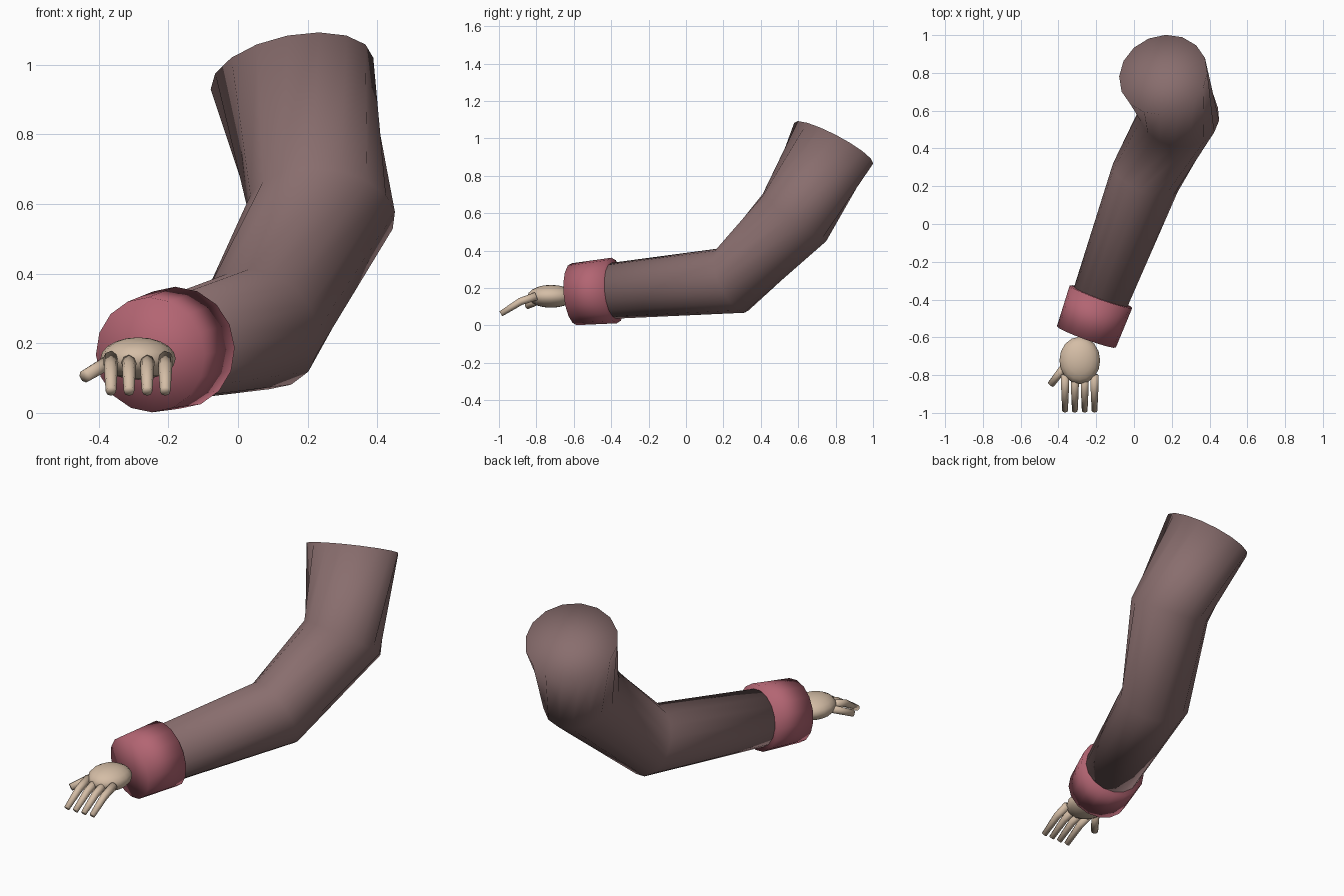
import bpy, bmesh, math
from mathutils import Vector, Matrix

if "Cube" in bpy.data.objects:
    bpy.data.objects.remove(bpy.data.objects["Cube"])


def material(name, rgb):
    m = bpy.data.materials.new(name)
    m.use_nodes = True
    m.diffuse_color = (*rgb, 1)
    m.node_tree.nodes["Principled BSDF"].inputs["Base Color"].default_value = (*rgb, 1)
    return m


cloth = material("dusty brown cloth", (0.25, 0.155, 0.155))
pink = material("rose cuff", (0.45, 0.13, 0.17))
skin = material("pale skin", (0.66, 0.51, 0.38))


def finish(name, bm, mat):
    bmesh.ops.recalc_face_normals(bm, faces=bm.faces)
    for f in bm.faces:
        f.smooth = True
    mesh = bpy.data.meshes.new(name)
    bm.to_mesh(mesh)
    bm.free()
    mesh.materials.append(mat)
    obj = bpy.data.objects.new(name, mesh)
    bpy.context.collection.objects.link(obj)
    return obj


def tube(name, points, radii, mat, sides=16):
    """Capped tube through points, with rings mitred at the bends."""
    pts = [Vector(p) for p in points]
    bm = bmesh.new()
    rings = []
    for i, (p, r) in enumerate(zip(pts, radii)):
        d = Vector()
        if i > 0:
            d += (p - pts[i - 1]).normalized()
        if i < len(pts) - 1:
            d += (pts[i + 1] - p).normalized()
        d.normalize()
        up = Vector((0, 0, 1)) if abs(d.z) < 0.95 else Vector((0, -1, 0))
        u = up.cross(d).normalized()
        v = d.cross(u)
        angles = [math.tau * k / sides for k in range(sides)]
        rings.append([bm.verts.new(p + r * (u * math.cos(a) + v * math.sin(a))) for a in angles])
    for a, b in zip(rings, rings[1:]):
        for k in range(sides):
            j = (k + 1) % sides
            bm.faces.new((a[k], a[j], b[j], b[k]))
    # Fan caps share the rim so the ends shade softly
    for ring, p in ((rings[0], pts[0]), (rings[-1], pts[-1])):
        centre = bm.verts.new(p)
        for k in range(sides):
            bm.faces.new((ring[k], ring[(k + 1) % sides], centre))
    return finish(name, bm, mat)


# Bent sleeve from shoulder to wrist
tube("sleeve",
     [(0.155, 0.79, 0.975), (0.24, 0.58, 0.577), (0.06, 0.245, 0.24), (-0.2, -0.45, 0.18)],
     [0.238, 0.213, 0.187, 0.147], cloth)

# Cuff around the wrist
tube("cuff", [(-0.175, -0.385, 0.187), (-0.252, -0.598, 0.167)], [0.176, 0.166], pink)

# Palm as a flattened ball
bm = bmesh.new()
bmesh.ops.create_uvsphere(bm, u_segments=16, v_segments=10, radius=1,
                          matrix=Matrix.Translation((-0.287, -0.722, 0.156))
                          @ Matrix.Diagonal((0.108, 0.125, 0.061, 1)))
finish("palm", bm, skin)

# Four fingers curling down, and the thumb
for i, label in enumerate(("index", "middle", "ring", "little")):
    x = -0.365 + 0.052 * i
    tube(label + "_finger", [(x, -0.80, 0.157), (x, -0.885, 0.128), (x, -0.99, 0.062)],
         [0.022, 0.020, 0.015], skin, 8)
tube("thumb", [(-0.36, -0.745, 0.152), (-0.44, -0.85, 0.105)], [0.022, 0.019], skin, 8)
